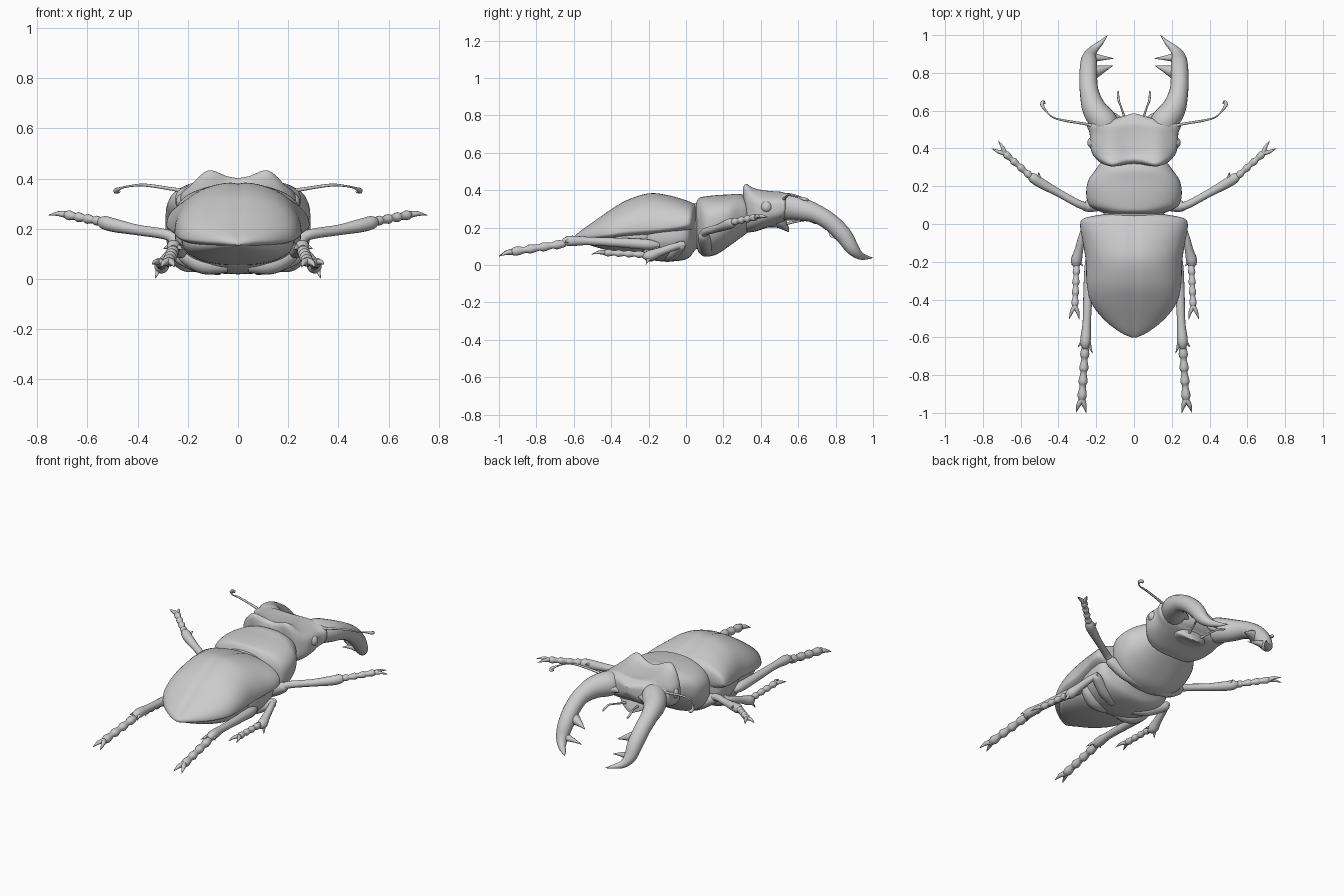
import bpy, bmesh, math
from mathutils import Vector


def smooth_rows(rows, n):
    """Interpolate rows of numbers with a Catmull-Rom spline."""
    out = []
    for i in range(len(rows) - 1):
        a, b, c, d = (rows[max(i - 1, 0)], rows[i], rows[i + 1], rows[min(i + 2, len(rows) - 1)])
        for k in range(n):
            t = k / n
            out.append([0.5 * (2*q + (r - p)*t + (2*p - 5*q + 4*r - s)*t*t + (3*q - p - 3*r + s)*t**3)
                        for p, q, r, s in zip(a, b, c, d)])
    return out + [list(rows[-1])]


def skin(name, rings, mirror=False, angle=50):
    """Join rings of points into a closed, smooth mesh."""
    n = len(rings[0])
    faces = [(i*n + j, i*n + (j + 1) % n, (i + 1)*n + (j + 1) % n, (i + 1)*n + j)
             for i in range(len(rings) - 1) for j in range(n)]
    last = (len(rings) - 1)*n
    faces += [tuple(reversed(range(n))), tuple(range(last, last + n))]
    me = bpy.data.meshes.new(name)
    me.from_pydata([v for r in rings for v in r], [], faces)
    bm = bmesh.new()
    bm.from_mesh(me)
    bmesh.ops.recalc_face_normals(bm, faces=bm.faces)
    bm.to_mesh(me)
    bm.free()
    me.shade_smooth()
    me.set_sharp_from_angle(angle=math.radians(angle))
    ob = bpy.data.objects.new(name, me)
    bpy.context.collection.objects.link(ob)
    if mirror:
        ob.modifiers.new("mirror", 'MIRROR').use_mirror_merge = False
    return ob


def body(name, rows, p=0.85, lobe_x=0.12, lobe_w=0.06, sweep=0.0, n=64):
    """Loft along y; rows are (y, half width, top, bottom, widest z, lobe height)."""
    rings = []
    for y, w, top, bot, zm, lobe in smooth_rows(rows, 5):
        ring = []
        for j in range(n):
            c, s = math.cos(2*math.pi*j/n), math.sin(2*math.pi*j/n)
            x = math.copysign(max(w, 0.003)*abs(c)**p, c)
            z = zm + ((top - zm) if s > 0 else (bot - zm))*abs(s)**p
            bump = math.exp(-((abs(x) - lobe_x)/lobe_w)**2)
            if s > 0:
                z += lobe*bump*s
            ring.append((x, y - sweep*lobe*bump*max(s, 0), z))
        rings.append(ring)
    return skin(name, rings)


def tube(name, pts, n=14, steps=5):
    """Tapered limb through (x, y, z, radius) points, mirrored across x."""
    rows = smooth_rows(pts, steps)
    P = [Vector(r[:3]) for r in rows]
    rings, u = [], None
    for i, r in enumerate(rows):
        d = (P[min(i + 1, len(P) - 1)] - P[max(i - 1, 0)]).normalized()
        u = d.orthogonal() if u is None else u - d*u.dot(d)
        u.normalize()
        v = d.cross(u)
        rad = max(r[3], 0.001)
        rings.append([P[i] + rad*(u*math.cos(a) + v*math.sin(a))
                      for a in (2*math.pi*j/n for j in range(n))])
    return skin(name, rings, True)


def spike(name, a, b, r):
    m = [(p + q)/2 for p, q in zip(a, b)]
    m[2] += 0.004
    tube(name, [(*a, r), (*m, r*0.5), (*b, 0.001)], 8, 3)


def foot(name, pts, r):
    """Beaded foot ending in a pair of claws."""
    a, b = Vector(pts[0]), Vector(pts[1])
    beads = []
    for i in range(4):
        for f, k in ((0.0, 0.7), (0.65, 1.05)):
            beads.append((*a.lerp(b, (i + f)/4), r*k))
    beads.append((*b, r*0.75))
    tube(name, beads, 12, 3)
    d = (b - a).normalized()
    side = d.cross(Vector((0, 0, 1))).normalized()
    for k, s in enumerate((-1, 1)):
        mid = b + d*0.03 + side*s*0.016
        tip = b + d*0.07 + side*s*0.027 - Vector((0, 0, 0.012))
        tube(f"{name}_claw_{k}", [(*b, r*0.7), (*mid, r*0.5), (*tip, 0.001)], 8, 3)


# Wing cases with centre seam
body("wing_cases", [
    (0.05, 0.17, 0.325, 0.20, 0.25, 0), (0.03, 0.265, 0.335, 0.17, 0.23, -0.006),
    (-0.01, 0.285, 0.35, 0.16, 0.215, -0.008), (-0.10, 0.27, 0.375, 0.15, 0.20, -0.007),
    (-0.20, 0.255, 0.384, 0.14, 0.19, -0.006), (-0.32, 0.25, 0.346, 0.13, 0.18, -0.006),
    (-0.42, 0.225, 0.285, 0.125, 0.165, -0.006), (-0.51, 0.155, 0.222, 0.125, 0.155, -0.005),
    (-0.575, 0.07, 0.175, 0.13, 0.15, -0.004), (-0.60, 0.015, 0.15, 0.135, 0.143, 0)],
    0.95, 0, 0.018)

# Underside: rear belly and middle chest
body("belly", [
    (-0.15, 0.20, 0.25, 0.06, 0.17, 0), (-0.25, 0.225, 0.25, 0.055, 0.16, 0),
    (-0.38, 0.21, 0.22, 0.07, 0.15, 0), (-0.48, 0.15, 0.19, 0.095, 0.14, 0),
    (-0.555, 0.07, 0.16, 0.12, 0.14, 0), (-0.585, 0.01, 0.145, 0.135, 0.14, 0)])
body("middle_chest", [
    (0.10, 0.13, 0.33, 0.12, 0.23, 0), (0.05, 0.165, 0.33, 0.08, 0.22, 0),
    (0.01, 0.24, 0.30, 0.035, 0.19, 0), (-0.06, 0.25, 0.30, 0.02, 0.17, 0),
    (-0.16, 0.235, 0.28, 0.022, 0.16, 0), (-0.23, 0.20, 0.25, 0.045, 0.15, 0),
    (-0.27, 0.12, 0.2, 0.09, 0.15, 0)])

# Thorax shield
body("thorax", [
    (0.055, 0.15, 0.335, 0.10, 0.22, 0), (0.07, 0.19, 0.358, 0.065, 0.22, 0),
    (0.10, 0.238, 0.366, 0.045, 0.23, 0), (0.16, 0.253, 0.373, 0.055, 0.24, 0),
    (0.23, 0.242, 0.377, 0.10, 0.255, 0), (0.285, 0.205, 0.38, 0.14, 0.265, 0),
    (0.325, 0.175, 0.365, 0.17, 0.27, 0), (0.345, 0.14, 0.33, 0.19, 0.27, 0)], 0.85)

# Head with twin rear crest lobes
body("head", [
    (0.315, 0.13, 0.34, 0.20, 0.28, 0.02), (0.325, 0.175, 0.385, 0.175, 0.285, 0.04),
    (0.345, 0.20, 0.40, 0.175, 0.29, 0.045), (0.375, 0.222, 0.39, 0.18, 0.30, 0.03),
    (0.42, 0.233, 0.385, 0.195, 0.30, 0.02), (0.48, 0.235, 0.38, 0.215, 0.31, 0.018),
    (0.525, 0.248, 0.38, 0.235, 0.32, 0.012), (0.54, 0.20, 0.375, 0.25, 0.32, 0.005),
    (0.562, 0.09, 0.365, 0.27, 0.32, 0), (0.585, 0.01, 0.35, 0.31, 0.33, 0)],
    0.65, 0.125, 0.065, 0.6)
body("mouth", [
    (0.40, 0.10, 0.27, 0.20, 0.23, 0), (0.48, 0.11, 0.28, 0.20, 0.23, 0),
    (0.525, 0.08, 0.26, 0.185, 0.22, 0), (0.55, 0.02, 0.20, 0.175, 0.185, 0)])

# Eyes
bpy.ops.mesh.primitive_uv_sphere_add(segments=20, ring_count=12, radius=0.032, location=(0, 0, 0))
eye = bpy.context.object
eye.name = "eyes"
for v in eye.data.vertices:
    v.co += Vector((0.215, 0.43, 0.31))
eye.data.shade_smooth()
eye.modifiers.new("mirror", 'MIRROR').use_mirror_merge = False

# Jaws with inner teeth
tube("jaw", [
    (0.13, 0.49, 0.315, 0.06), (0.16, 0.54, 0.312, 0.073), (0.21, 0.61, 0.30, 0.064),
    (0.237, 0.70, 0.272, 0.050), (0.242, 0.78, 0.222, 0.047), (0.24, 0.845, 0.155, 0.045),
    (0.235, 0.888, 0.09, 0.036), (0.212, 0.925, 0.053, 0.023), (0.175, 0.96, 0.041, 0.013),
    (0.14, 1.0, 0.038, 0.001)], 20)
spike("jaw_inner_root", (0.14, 0.57, 0.30), (0.05, 0.555, 0.29), 0.04)
spike("jaw_tooth_upper", (0.225, 0.80, 0.18), (0.112, 0.838, 0.15), 0.042)
spike("jaw_tooth_lower", (0.225, 0.882, 0.09), (0.108, 0.876, 0.07), 0.026)

# Feelers and mouth feelers
tube("feeler", [
    (0.22, 0.52, 0.35, 0.010), (0.26, 0.53, 0.358, 0.007), (0.37, 0.548, 0.374, 0.006),
    (0.43, 0.565, 0.37, 0.004), (0.467, 0.60, 0.362, 0.005), (0.487, 0.632, 0.352, 0.010),
    (0.48, 0.648, 0.348, 0.008), (0.473, 0.635, 0.348, 0.005)], 8)
tube("mouth_feeler", [
    (0.04, 0.53, 0.22, 0.008), (0.065, 0.61, 0.235, 0.005), (0.08, 0.65, 0.24, 0.006),
    (0.085, 0.69, 0.225, 0.006), (0.083, 0.705, 0.22, 0.002)], 8)

# Front legs
tube("front_thigh", [(0.05, 0.12, 0.075, 0.03), (0.15, 0.11, 0.10, 0.036),
                     (0.24, 0.095, 0.15, 0.032), (0.27, 0.095, 0.17, 0.018)])
tube("front_shin", [(0.24, 0.09, 0.155, 0.022), (0.29, 0.105, 0.178, 0.021), (0.40, 0.165, 0.195, 0.021),
                    (0.49, 0.215, 0.213, 0.027), (0.535, 0.245, 0.225, 0.026), (0.555, 0.265, 0.23, 0.010)])
spike("front_spur", (0.50, 0.235, 0.22), (0.505, 0.275, 0.235), 0.014)
foot("front_foot", [(0.54, 0.245, 0.228), (0.685, 0.375, 0.256)], 0.019)

# Middle legs
tube("middle_thigh", [(0.07, -0.10, 0.045, 0.03), (0.16, -0.07, 0.06, 0.034),
                      (0.25, -0.03, 0.10, 0.028), (0.27, -0.02, 0.11, 0.016)])
tube("middle_shin", [(0.255, -0.01, 0.11, 0.018), (0.275, -0.07, 0.095, 0.02), (0.292, -0.14, 0.07, 0.023),
                     (0.305, -0.195, 0.05, 0.029), (0.303, -0.23, 0.05, 0.014)])
spike("middle_spur_outer", (0.31, -0.19, 0.045), (0.33, -0.215, 0.002), 0.018)
spike("middle_spur_inner", (0.295, -0.19, 0.05), (0.27, -0.225, 0.05), 0.014)
foot("middle_foot", [(0.304, -0.22, 0.055), (0.313, -0.435, 0.066)], 0.019)

# Hind legs
tube("hind_thigh", [(0.04, -0.20, 0.055, 0.03), (0.13, -0.19, 0.06, 0.042),
                    (0.20, -0.17, 0.09, 0.036), (0.235, -0.155, 0.105, 0.015)])
tube("hind_shin", [(0.22, -0.145, 0.105, 0.016), (0.232, -0.21, 0.11, 0.028), (0.243, -0.36, 0.12, 0.025),
                   (0.25, -0.52, 0.128, 0.022), (0.257, -0.62, 0.128, 0.028), (0.258, -0.66, 0.122, 0.014)])
spike("hind_spur_outer", (0.268, -0.62, 0.125), (0.297, -0.65, 0.12), 0.016)
spike("hind_spur_inner", (0.245, -0.62, 0.125), (0.22, -0.685, 0.115), 0.016)
foot("hind_foot", [(0.258, -0.645, 0.115), (0.276, -0.93, 0.07)], 0.024)
